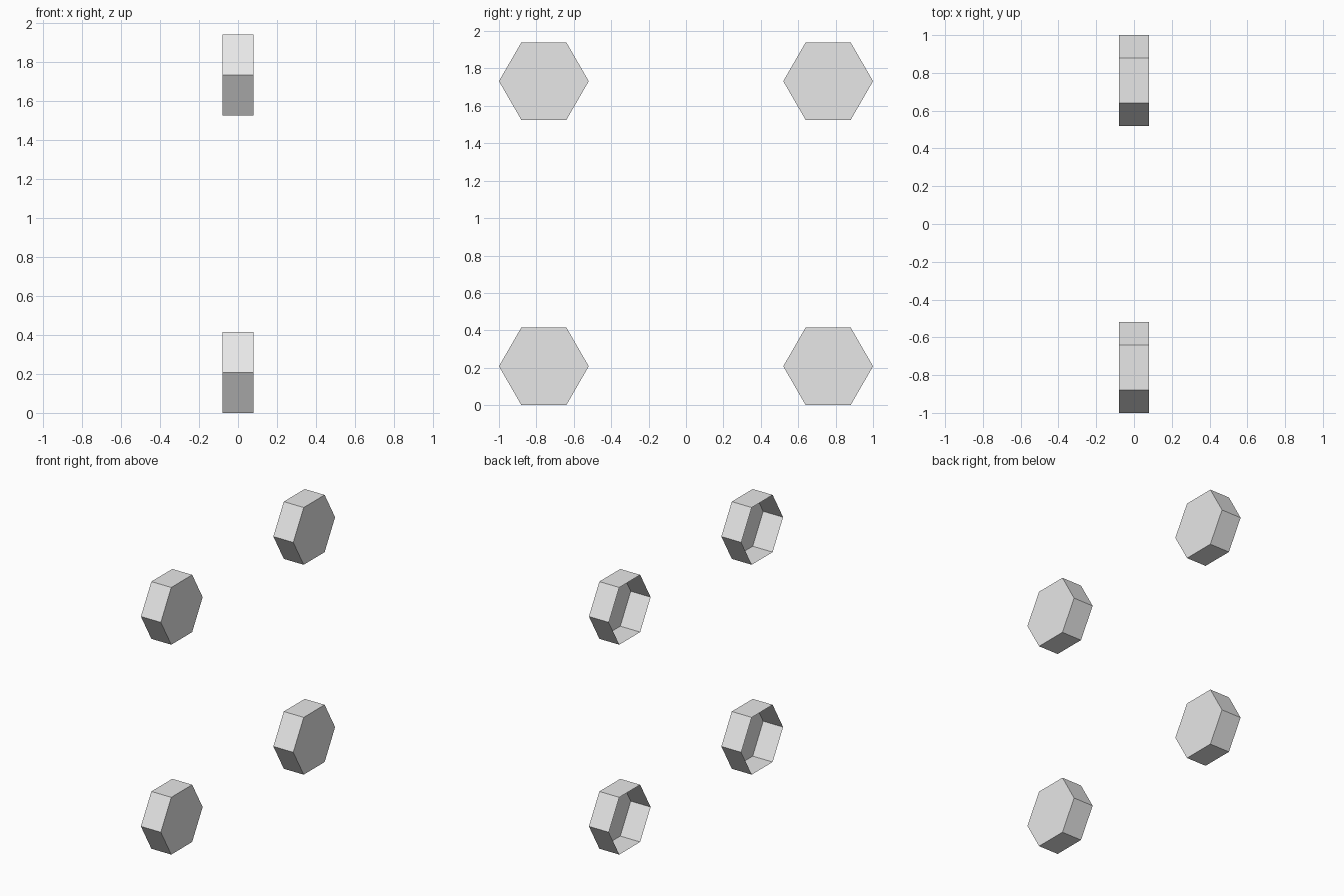
import bpy
import bmesh
from math import radians
from mathutils import Matrix

cube = bpy.data.objects.get("Cube")
if cube:
    bpy.data.objects.remove(cube, do_unlink=True)

RADIUS, WIDTH = 0.24, 0.16
HEIGHT = RADIUS * 3 ** 0.5
LOW_Z, HIGH_Z = HEIGHT / 2, 1.94 - HEIGHT / 2

grey = bpy.data.materials.new("light grey")
grey.use_nodes = True
grey.diffuse_color = (0.8, 0.8, 0.8, 1)
grey.node_tree.nodes["Principled BSDF"].inputs["Base Color"].default_value = (0.8, 0.8, 0.8, 1)


def hex_cup(name, y, z):
    """Thin six-sided cup lying on its side, closed at +x and open at -x."""
    bm = bmesh.new()
    bmesh.ops.create_cone(bm, cap_ends=True, cap_tris=False, segments=6,
                          radius1=RADIUS, radius2=RADIUS, depth=WIDTH)
    # Put corners on the local y axis, then turn the cylinder axis to x
    corner = max(bm.verts, key=lambda v: v.co.y)
    if abs(corner.co.x) > 0.01:
        bm.transform(Matrix.Rotation(radians(30), 4, "Z"))
    bm.transform(Matrix.Rotation(radians(90), 4, "Y"))
    # Remove the cap on the open side
    open_cap = [f for f in bm.faces if f.calc_center_median().x < -WIDTH / 4]
    bmesh.ops.delete(bm, geom=open_cap, context="FACES_ONLY")
    mesh = bpy.data.meshes.new(name)
    bm.to_mesh(mesh)
    bm.free()
    mesh.materials.append(grey)
    obj = bpy.data.objects.new(name, mesh)
    obj.location = (0, y, z)
    bpy.context.collection.objects.link(obj)


# Four cups at the corners of an upright rectangle
for end, side in (("front", -1), ("back", 1)):
    for level, z in (("lower", LOW_Z), ("upper", HIGH_Z)):
        hex_cup(f"{end}_{level}_hex_cup", side * (1 - RADIUS), z)
